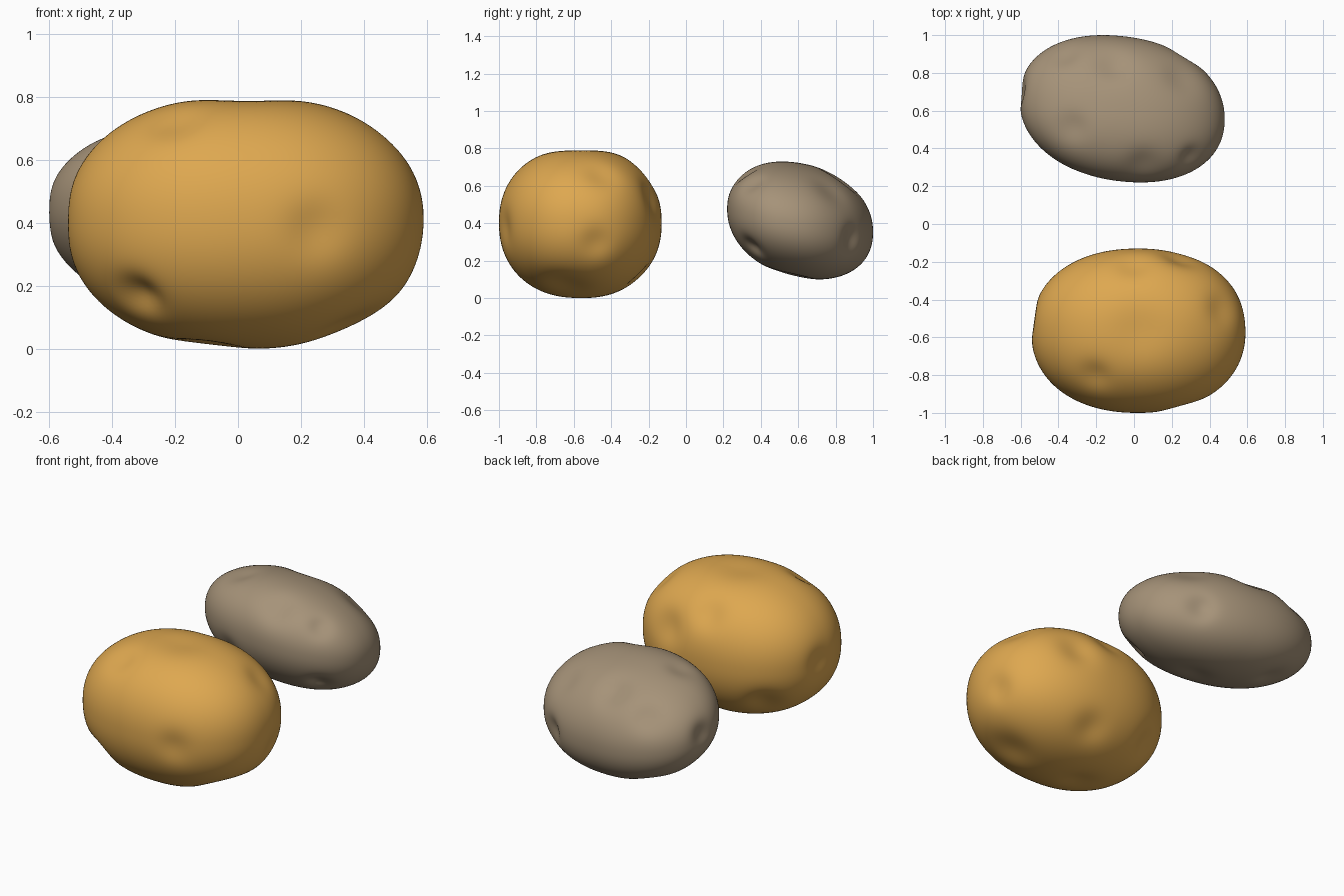
import bpy
import bmesh
import math
from mathutils import Matrix, Vector

default_cube = bpy.data.objects.get("Cube")
if default_cube:
    bpy.data.objects.remove(default_cube, do_unlink=True)


def make_material(name, colour):
    material = bpy.data.materials.new(name)
    material.use_nodes = True
    material.diffuse_color = (*colour, 1)
    shader = material.node_tree.nodes["Principled BSDF"]
    shader.inputs["Base Color"].default_value = (*colour, 1)
    shader.inputs["Roughness"].default_value = 0.8
    return material


def lean_matrix(half, lean_xy, lean_xz, lean_yz):
    """Lower triangular matrix that stretches a unit sphere into a leaning ellipsoid."""
    a = half.x
    b = lean_xy / a
    c = lean_xz / a
    d = math.sqrt(half.y ** 2 - b * b)
    e = (lean_yz - b * c) / d
    f = math.sqrt(half.z ** 2 - c * c - e * e)
    return Matrix(((a, 0, 0), (b, d, 0), (c, e, f)))


def fuller(direction, power):
    """Push a unit direction out to a slightly boxy sphere."""
    total = sum(abs(value) ** power for value in direction)
    return direction / total ** (1 / power)


def build_tuber(name, material, low, high, leans, power, dents):
    low, high = Vector(low), Vector(high)
    centre, half = (low + high) / 2, (high - low) / 2
    shape = lean_matrix(half, *leans)
    inverse = shape.inverted()

    # Seat each dimple on the undented skin
    dimples = []
    for x, y, z, radius, depth in dents:
        direction = (inverse @ (Vector((x, y, z)) - centre)).normalized()
        dimples.append((shape @ fuller(direction, power), radius, depth))

    bm = bmesh.new()
    bmesh.ops.create_icosphere(bm, subdivisions=6, radius=1)
    for vert in bm.verts:
        skin = shape @ fuller(vert.co.normalized(), power)
        push = Vector()
        for spot, radius, depth in dimples:
            distance = (skin - spot).length / radius
            if distance < 3:
                push -= spot.normalized() * depth * math.exp(-distance ** 2)
        vert.co = skin + push

    # Fit the dented body to its outer size
    for axis in range(3):
        values = [vert.co[axis] for vert in bm.verts]
        start, size = min(values), max(values) - min(values)
        for vert in bm.verts:
            share = (vert.co[axis] - start) / size
            vert.co[axis] = low[axis] + share * (high[axis] - low[axis])

    mesh = bpy.data.meshes.new(name)
    bm.to_mesh(mesh)
    bm.free()
    mesh.materials.append(material)
    for face in mesh.polygons:
        face.use_smooth = True
    tuber = bpy.data.objects.new(name, mesh)
    bpy.context.collection.objects.link(tuber)
    return tuber


golden_skin = make_material("golden skin", (0.73, 0.39, 0.08))
brown_skin = make_material("grey brown skin", (0.38, 0.29, 0.19))

# Front tuber: each dimple is x, y, z, radius, depth
build_tuber(
    "golden_potato", golden_skin,
    (-0.54, -1, 0), (0.59, -0.13, 0.79), (0, 0, 0), 2.2,
    [
        (-0.33, -0.85, 0.15, 0.07, 0.04),
        (0.24, -0.95, 0.37, 0.09, 0.02),
        (-0.2, -0.8, 0.7, 0.08, 0.02),
        (0.03, -0.57, 0.8, 0.15, 0.02),
        (0.35, -0.65, 0.06, 0.12, 0.03),
        (0.57, -0.48, 0.29, 0.08, 0.02),
        (0.47, -0.45, 0.65, 0.09, 0.02),
        (0.25, -0.18, 0.52, 0.1, 0.03),
        (0, -0.22, 0.65, 0.09, 0.02),
        (-0.1, -0.6, 0, 0.1, 0.02),
        (-0.3, -0.3, 0.2, 0.09, 0.03),
        (-0.53, -0.5, 0.4, 0.08, 0.02),
        (0.1, -0.25, 0.12, 0.09, 0.02),
    ])

# Rear tuber, leaning down towards the back
build_tuber(
    "brown_potato", brown_skin,
    (-0.6, 0.22, 0.1), (0.48, 1, 0.73), (-0.03, -0.01, -0.025), 2.15,
    [
        (0.3, 0.35, 0.27, 0.06, 0.035),
        (0.28, 0.37, 0.6, 0.06, 0.02),
        (0.05, 0.33, 0.66, 0.09, 0.02),
        (-0.3, 0.52, 0.68, 0.08, 0.02),
        (-0.1, 0.83, 0.62, 0.09, 0.025),
        (-0.35, 0.88, 0.55, 0.08, 0.02),
        (0.25, 0.87, 0.32, 0.07, 0.03),
        (0.3, 0.8, 0.6, 0.1, 0.02),
        (-0.58, 0.7, 0.45, 0.07, 0.025),
        (-0.3, 0.75, 0.17, 0.08, 0.025),
        (0.05, 0.55, 0.1, 0.09, 0.02),
        (-0.25, 0.3, 0.35, 0.08, 0.02),
    ])
